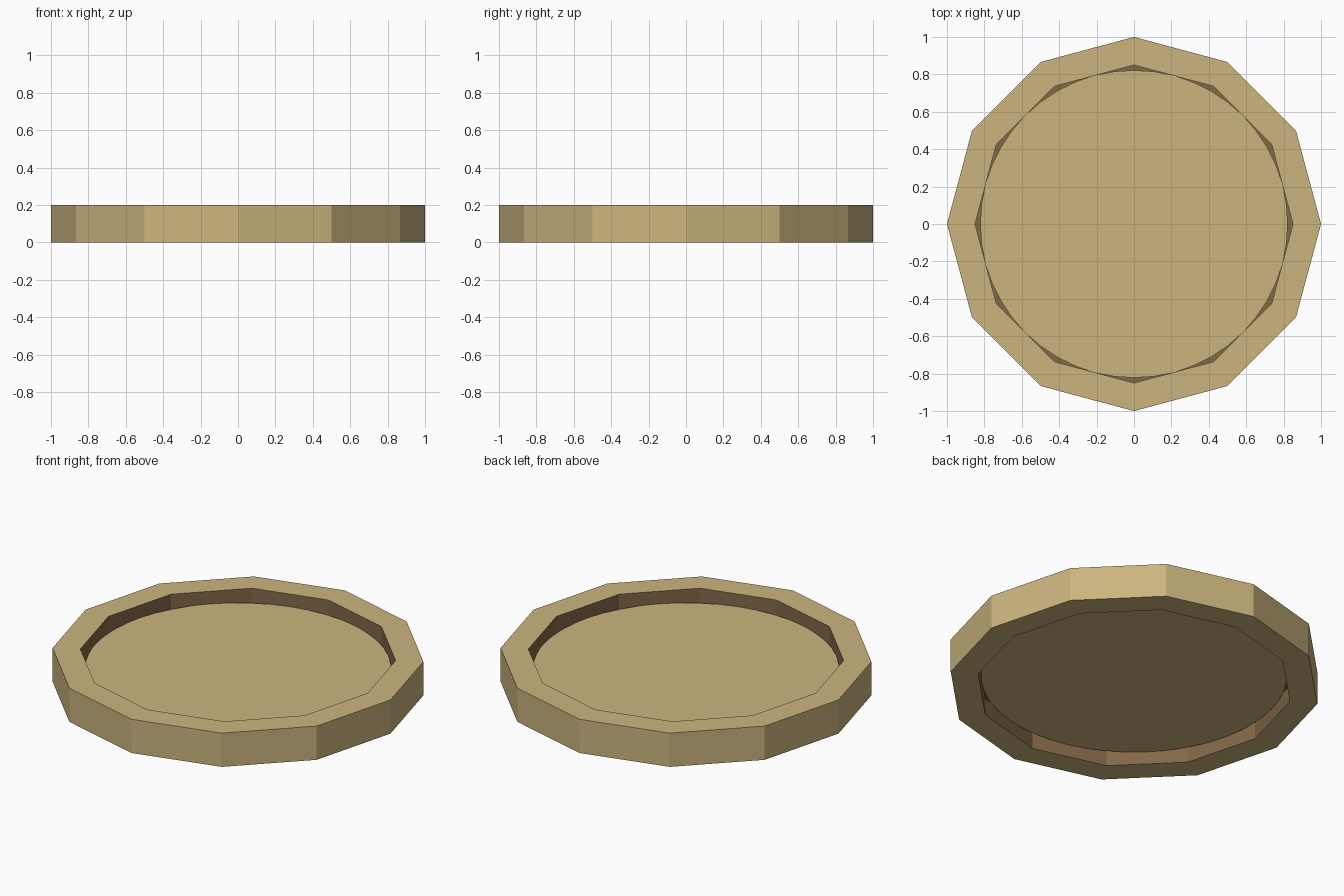
import bpy, bmesh, math

if "Cube" in bpy.data.objects:
    bpy.data.objects.remove(bpy.data.objects["Cube"])


def material(name, color):
    m = bpy.data.materials.new(name)
    m.diffuse_color = (*color, 1)
    m.use_nodes = True
    m.node_tree.nodes["Principled BSDF"].inputs["Base Color"].default_value = m.diffuse_color
    return m


tan = material("light_wood", (0.60, 0.46, 0.21))
brown = material("dark_wood", (0.225, 0.14, 0.065))


def circle(bm, r, z, n):
    return [bm.verts.new((r * math.cos(2 * math.pi * i / n),
                          r * math.sin(2 * math.pi * i / n), z)) for i in range(n)]


def finish(bm, name, mats):
    me = bpy.data.meshes.new(name)
    bm.to_mesh(me)
    bm.free()
    for m in mats:
        me.materials.append(m)
    ob = bpy.data.objects.new(name, me)
    bpy.context.collection.objects.link(ob)
    return ob


# Twelve-sided rim with a darker inner wall
bm = bmesh.new()
n = 12
loops = [circle(bm, r, z, n) for r, z in ((1, 0), (1, 0.2), (0.85, 0.2), (0.85, 0))]
for k in range(4):
    a, b = loops[k], loops[(k + 1) % 4]
    for i in range(n):
        j = (i + 1) % n
        f = bm.faces.new((a[i], a[j], b[j], b[i]))
        f.material_index = 1 if k == 2 else 0
# Thin dark web closing the corner gaps around the panel
bm.faces.new(circle(bm, 0.85, 0.1, n)).material_index = 1
finish(bm, "rim", [tan, brown])

# Rounder centre panel set halfway up the rim
bm = bmesh.new()
n = 48
low, high = circle(bm, 0.822, 0.075, n), circle(bm, 0.822, 0.125, n)
bm.faces.new(low[::-1])
bm.faces.new(high)
for i in range(n):
    j = (i + 1) % n
    bm.faces.new((low[i], low[j], high[j], high[i])).material_index = 1
finish(bm, "centre_panel", [tan, brown])
